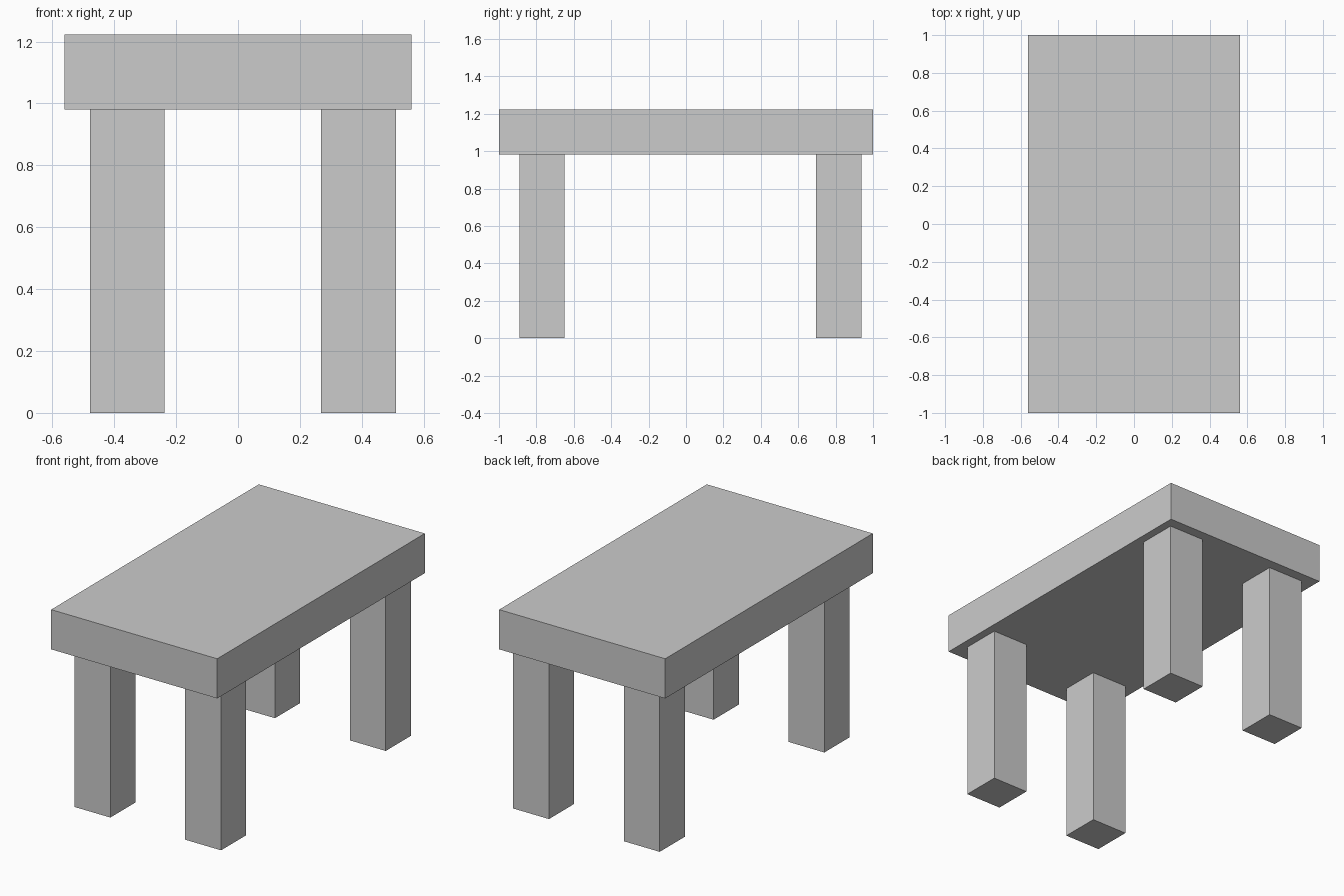
import bpy

if "Cube" in bpy.data.objects:
    bpy.data.objects.remove(bpy.data.objects["Cube"])

grey = bpy.data.materials.new("plain grey")
grey.diffuse_color = (0.6, 0.6, 0.6, 1.0)
grey.use_nodes = True
grey.node_tree.nodes["Principled BSDF"].inputs["Base Color"].default_value = grey.diffuse_color


def box(name, x0, x1, y0, y1, z0, z1):
    """Flat-sided block spanning the given limits."""
    bpy.ops.mesh.primitive_cube_add(
        size=1, location=((x0 + x1) / 2, (y0 + y1) / 2, (z0 + z1) / 2))
    ob = bpy.context.object
    ob.name = name
    ob.scale = (x1 - x0, y1 - y0, z1 - z0)
    bpy.ops.object.transform_apply(location=False, rotation=False, scale=True)
    ob.data.materials.append(grey)
    return ob


LEG = 0.242         # leg thickness
LEG_TOP = 0.981     # underside of the table top
TOP = 1.223

# Table top
box("table_top", -0.56, 0.56, -1.0, 1.0, LEG_TOP, TOP)

# Four square legs, set slightly off centre
for side, x in (("left", -0.479), ("right", 0.268)):
    for end, y in (("front", -0.891), ("back", 0.695)):
        box(f"{end}_{side}_leg", x, x + LEG, y, y + LEG, 0.0, LEG_TOP)
